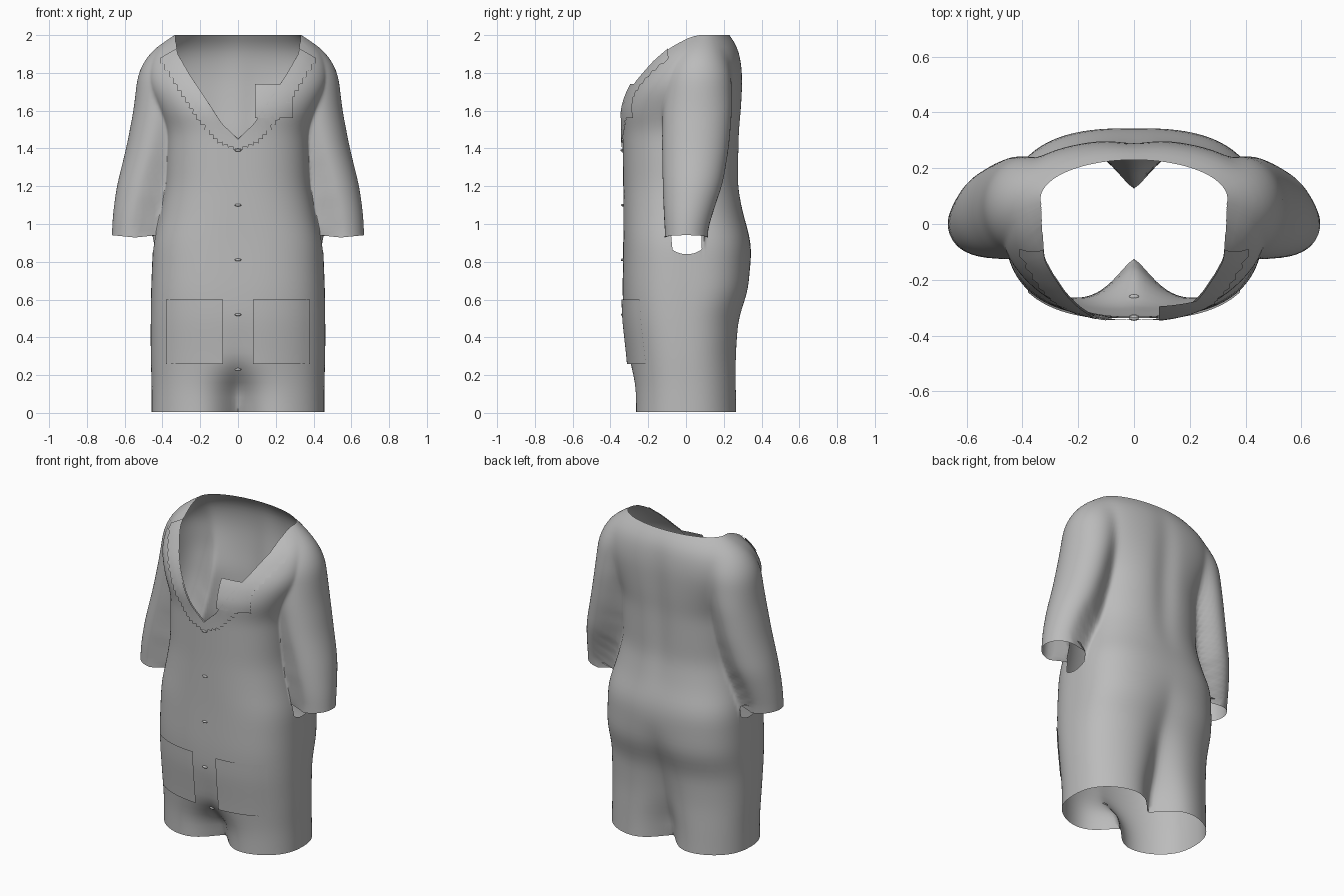
import bpy
import bmesh
import math

default_cube = bpy.data.objects.get("Cube")
if default_cube:
    bpy.data.objects.remove(default_cube, do_unlink=True)

cloth = bpy.data.materials.new("grey cloth")
cloth.use_nodes = True
cloth.diffuse_color = (0.5, 0.5, 0.5, 1)
cloth.node_tree.nodes["Principled BSDF"].inputs["Base Color"].default_value = cloth.diffuse_color

# Body sections: height, half width, front depth, back depth, squareness
BODY = [
    (0, .457, .298, .30, 2.4), (.15, .457, .297, .295, 2.4), (.3, .462, .31, .288, 2.4),
    (.5, .462, .332, .295, 2.5), (.65, .46, .336, .342, 2.7), (.9, .45, .332, .345, 2.7),
    (1.05, .415, .332, .305, 2.5), (1.2, .385, .332, .28, 2.4), (1.5, .378, .337, .288, 2.4),
    (1.6, .42, .346, .297, 2.4), (1.72, .475, .305, .302, 2.4), (1.8, .485, .25, .302, 2.4),
    (1.9, .46, .18, .288, 2.3), (1.96, .41, .12, .268, 2.1), (2, .335, .05, .23, 2)]
# Sleeve sections: height, centre x, half width, centre y, half depth
SLEEVE = [
    (.94, .55, .118, 0, .112), (1.05, .535, .128, .012, .132), (1.2, .50, .142, .035, .16),
    (1.4, .45, .142, .05, .178), (1.6, .41, .143, .06, .185),
    (1.8, .37, .16, .065, .175), (1.9, .32, .155, .07, .14),
    (1.96, .27, .14, .08, .11), (2, .2, .12, .09, .08)]
# Front and back leg groove depth by height
GROOVE = [(0, .58, .58), (.12, .5, .52), (.19, .25, .42), (.27, .05, .32),
          (.5, 0, .15), (.8, 0, 0)]
# Neckline: height, half width
NECK = [(1.45, 0), (1.53, .085), (1.67, .175), (1.78, .25), (1.9, .32), (2, .335)]
CUFF = .94


def table(rows, z):
    """Linear lookup by the first column."""
    z = min(max(z, rows[0][0]), rows[-1][0])
    for a, b in zip(rows, rows[1:]):
        if z <= b[0]:
            t = (z - a[0]) / (b[0] - a[0])
            return [p + (q - p) * t for p, q in zip(a[1:], b[1:])]


def soft(rows, z):
    """Lookup averaged over neighbouring heights."""
    d = min(.035, 2 - z, z)
    samples = [table(rows, z + k * d) for k in (-1, 0, 1)]
    return [sum(v) / len(v) for v in zip(*samples)]


def body_section(z):
    w, front, back, power = soft(BODY, z)
    return w, (back - front) / 2, (back + front) / 2, power


def outline(angle, z, arms=True):
    """Point of the garment at an angle and height, and whether it is sleeve."""
    w, cy, h, power = body_section(z)
    c, s = math.cos(angle), math.sin(angle)
    # Rays start towards each side so the underarm folds are reached
    start = .26 * abs(c)
    low, r = 0, .6
    for _ in range(18):
        mid = (low + r) / 2
        if ((start + mid * abs(c)) / w) ** power + (mid * abs(s) / h) ** power < 1:
            low = mid
        else:
            r = mid
    on_arm = False
    if arms and z >= CUFF - .001:
        ax, hx, ay, hy = soft(SLEEVE, z)
        ox, oy = ax - start, ay - cy
        qa = (c / hx) ** 2 + (s / hy) ** 2
        qb = abs(c) * ox / hx ** 2 + s * oy / hy ** 2
        qc = (ox / hx) ** 2 + (oy / hy) ** 2 - 1
        disc = qb * qb - qa * qc
        if disc > 0 and (qb + math.sqrt(disc)) / qa > r:
            r, on_arm = (qb + math.sqrt(disc)) / qa, True
    x, y = math.copysign(start, c) + r * c, r * s
    front, back = table(GROOVE, z)
    y *= 1 - (front if s < 0 else back) * math.exp(-(abs(x) / .11) ** 1.4)
    if s > 0 and z > 1:
        y -= .018 * math.exp(-(x / .07) ** 2) * math.sin(math.pi * (z - 1))
    return x, y + cy, on_arm


def top_height(angle):
    """Height at which a column of cloth meets the neckline."""
    if math.sin(angle) < 0:
        for k in range(276):
            z = 1.45 + k / 500
            if abs(outline(angle, z)[0]) <= table(NECK, z)[0]:
                return z
    return 2


def front_y(x, z):
    w, cy, h, power = body_section(z)
    return cy - h * max(0, 1 - abs(x / w) ** power) ** (1 / power)


def finish(name, bm):
    mesh = bpy.data.meshes.new(name)
    bmesh.ops.recalc_face_normals(bm, faces=bm.faces)
    bm.to_mesh(mesh)
    bm.free()
    mesh.materials.append(cloth)
    obj = bpy.data.objects.new(name, mesh)
    bpy.context.collection.objects.link(obj)
    bpy.ops.object.select_all(action='DESELECT')
    obj.select_set(True)
    bpy.context.view_layer.objects.active = obj
    bpy.ops.object.shade_smooth_by_angle(angle=math.radians(50))


def build_garment():
    """One open shell: body, legs, sleeves and neckline."""
    count = 220
    ts = [math.tau * k / count for k in range(count)]
    angles = [t - .12 * math.sin(2 * t) for t in ts]
    tops = [top_height(a) for a in angles]
    lower = [.005 + (CUFF - .005) * k / 24 for k in range(25)]
    upper = [CUFF + (2 - CUFF) * k / 34 for k in range(35)]
    sleeve_col = [outline(a, CUFF)[2] for a in angles]
    bm = bmesh.new()
    rows = []
    for z in lower:
        row = []
        for a, sleeve in zip(angles, sleeve_col):
            y = outline(a, z, False)[1]
            # Underarm edge of the cuff opening dips in a half round
            dip = .1 * math.sqrt(max(0, 1 - (y / .11) ** 2)) if sleeve else 0
            zz = z - dip * max(0, (z - .5) / (CUFF - .5))
            x, y, _ = outline(a, zz, False)
            row.append(bm.verts.new((x, y, zz)))
        rows.append(row)
    for z in upper:
        row = []
        for a, top in zip(angles, tops):
            zz = z
            if z > 1.3:
                zz = 1.3 + (z - 1.3) * (top - 1.3) / .7
            x, y, on_arm = outline(a, zz)
            # The cuff hangs a little lower towards the body
            hang = .1 * (.66 - abs(x)) * max(0, 1 - (z - CUFF) / .2) if on_arm else 0
            row.append(bm.verts.new((x, y, zz - hang)))
        rows.append(row)
    for i, (low, high) in enumerate(zip(rows, rows[1:])):
        for k in range(count):
            n = (k + 1) % count
            if i == len(lower) - 1 and (sleeve_col[k] or sleeve_col[n]):
                continue
            bm.faces.new((low[k], low[n], high[n], high[k]))
    bmesh.ops.remove_doubles(bm, verts=bm.verts, dist=.0005)
    # Ease the folds where the sleeves meet the body
    for _ in range(3):
        inner = [v for v in bm.verts if not v.is_boundary]
        bmesh.ops.smooth_vert(bm, verts=inner, factor=.5,
                              use_axis_x=True, use_axis_y=True, use_axis_z=True)
    finish("garment_shell", bm)


def front_sheet(name, left, right, steps, across):
    """Thin cloth laid on the front between two edge functions of (0..1)."""
    bm = bmesh.new()
    grid = []
    for i in range(steps + 1):
        (xa, za), (xb, zb) = left(i / steps), right(i / steps)
        row = []
        for j in range(across + 1):
            t = j / across
            x, z = xa + (xb - xa) * t, za + (zb - za) * t
            row.append(bm.verts.new((x, front_y(x, z) - .008, z)))
        grid.append(row)
    for a, b in zip(grid, grid[1:]):
        for j in range(across):
            bm.faces.new((a[j], a[j + 1], b[j + 1], b[j]))
    finish(name, bm)


def pocket(name, x0, x1, z0, z1):
    front_sheet(name, lambda t: (x0, z0 + (z1 - z0) * t),
                lambda t: (x1, z0 + (z1 - z0) * t), 8, 10)


build_garment()

# Pockets
pocket("left_pocket", .08, .38, .26, .6)
pocket("right_pocket", -.38, -.08, .26, .6)
pocket("chest_pocket", .09, .29, 1.56, 1.74)

# Ruffled neck trim with a ragged outer edge
OUTER = [(0, 0, 1.40), (.2, .1, 1.44), (.45, .2, 1.55), (.75, .31, 1.72), (1, .41, 1.88)]
for side, label in ((1, "left"), (-1, "right")):
    def inner_edge(t):
        z = 1.45 + .48 * t
        return side * table(NECK, z)[0], z

    def outer_edge(t):
        x, z = table(OUTER, t)
        rag = .012 * (round(t * 36) % 2)
        return side * (x + rag), z - rag

    front_sheet(label + "_neck_trim", inner_edge, outer_edge, 36, 3)

# Buttons down the front
for k in range(5):
    z = .23 + .29 * k
    w, cy, h, power = body_section(z)
    y = cy - h * (1 - table(GROOVE, z)[0])
    bm = bmesh.new()
    bmesh.ops.create_uvsphere(bm, u_segments=12, v_segments=8, radius=1)
    bmesh.ops.scale(bm, verts=bm.verts, vec=(.018, .01, .007))
    bmesh.ops.translate(bm, verts=bm.verts, vec=(0, y - .002, z))
    finish("button_%d" % (k + 1), bm)
